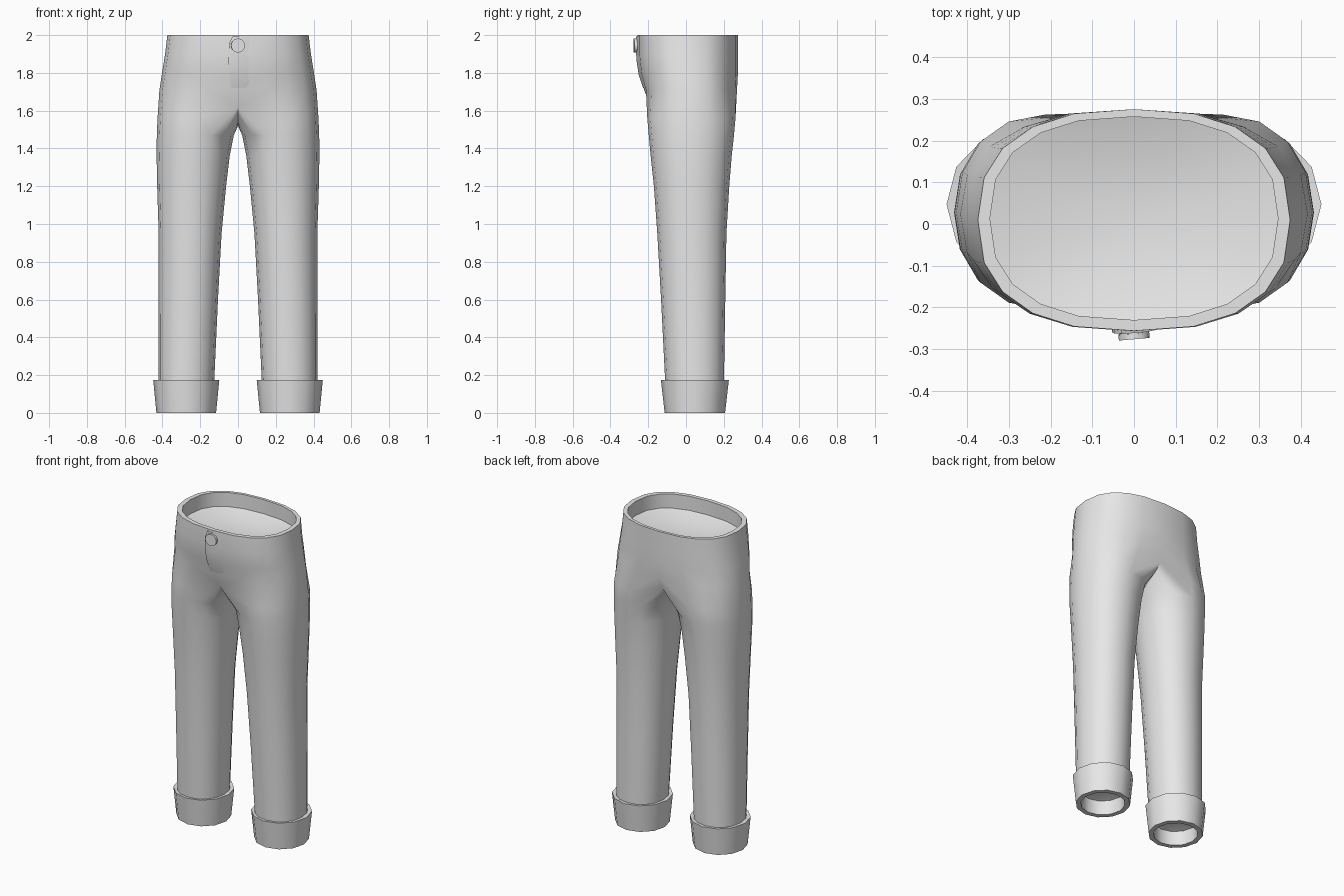
import bpy, bmesh
from math import sin, cos, pi, radians
from mathutils import Vector
from mathutils.bvhtree import BVHTree

if "Cube" in bpy.data.objects:
    bpy.data.objects.remove(bpy.data.objects["Cube"])

cloth = bpy.data.materials.new("plain_grey_cloth")
cloth.use_nodes = True
grey = (0.8, 0.8, 0.8, 1)
cloth.diffuse_color = grey
cloth.node_tree.nodes["Principled BSDF"].inputs["Base Color"].default_value = grey

SIDES = 16          # points round a leg
FRONT, BACK = 3, 13  # leg points that meet the centre seam


def finish(name, bm, angle=40):
    """Turn a bmesh into a smooth-shaded object."""
    bmesh.ops.remove_doubles(bm, verts=bm.verts, dist=0.0005)
    bmesh.ops.recalc_face_normals(bm, faces=bm.faces)
    mesh = bpy.data.meshes.new(name)
    bm.to_mesh(mesh)
    mesh.materials.append(cloth)
    obj = bpy.data.objects.new(name, mesh)
    bpy.context.collection.objects.link(obj)
    bpy.ops.object.select_all(action='DESELECT')
    obj.select_set(True)
    bpy.context.view_layer.objects.active = obj
    bpy.ops.object.shade_smooth_by_angle(angle=radians(angle))
    return obj


def power(v, n):
    return (abs(v) ** (2 / n)) * (1 if v >= 0 else -1)


def leg_ring(z, x0, x1, y0, y1):
    """Closed ring that starts at the inner side and runs past the front."""
    pts = []
    for k in range(SIDES):
        a = 2 * pi * k / SIDES
        pts.append(Vector(((x0 + x1) / 2 - (x1 - x0) / 2 * power(cos(a), 2.15),
                           (y0 + y1) / 2 - (y1 - y0) / 2 * power(sin(a), 2.15), z)))
    return pts


def crotch_ring():
    """Leg ring whose inner points lie on the saddle-shaped centre seam."""
    pts = leg_ring(1.56, 0.0, 0.426, -0.205, 0.262)
    for k in range(-FRONT, FRONT + 1):
        s = sin(2 * pi * k / SIDES)
        pts[k] = Vector((0, 0.025 - 0.23 * s, 1.52 + 0.12 * s * s))
    return pts


def torso_arc(z, a, y0, y1, n=2.45):
    """Half ring from the front centre round the hip to the back centre."""
    pts = []
    for k in range(BACK - FRONT + 1):
        t = pi * k / (BACK - FRONT)
        x = 0 if k in (0, BACK - FRONT) else a * power(sin(t), n)
        pts.append(Vector((x, (y0 + y1) / 2 - (y1 - y0) / 2 * power(cos(t), n), z)))
    return pts


def bridge(bm, low, high, closed):
    count = len(low)
    for i in range(count if closed else count - 1):
        j = (i + 1) % count
        bm.faces.new((low[i], low[j], high[j], high[i]))


# Trousers: both legs joined at the crotch, waist with a folded-in rim
leg_levels = [(0.12, 0.128, 0.42, -0.108, 0.2), (0.6, 0.106, 0.42, -0.132, 0.208),
              (0.95, 0.087, 0.42, -0.152, 0.214), (1.2, 0.063, 0.428, -0.17, 0.229),
              (1.36, 0.044, 0.431, -0.187, 0.242), (1.47, 0.022, 0.43, -0.197, 0.254)]
torso_levels = [(1.71, 0.416, -0.222, 0.27), (1.8, 0.402, -0.246, 0.275),
                (1.9, 0.386, -0.257, 0.275), (2.0, 0.374, -0.256, 0.275),
                (2.0, 0.345, -0.23, 0.257), (1.91, 0.345, -0.23, 0.257),
                (1.88, 0.2, -0.13, 0.16)]

bm = bmesh.new()
for side in (1, -1):
    def add(pts):
        return [bm.verts.new((p.x * side, p.y, p.z)) for p in pts]

    rings = [add(leg_ring(*level)) for level in leg_levels] + [add(crotch_ring())]
    for low, high in zip(rings, rings[1:]):
        bridge(bm, low, high, True)
    arcs = [rings[-1][FRONT:BACK + 1]] + [add(torso_arc(*level)) for level in torso_levels]
    for low, high in zip(arcs, arcs[1:]):
        bridge(bm, low, high, False)
    # Shallow closing surface inside the waist
    middle = bm.verts.new((0, 0.015, 1.87))
    for a, b in zip(arcs[-1], arcs[-1][1:]):
        bm.faces.new((a, b, middle))
finish("trousers", bm, 50)
surface = BVHTree.FromBMesh(bm)


# Turned-up cuffs, open below with a recessed inside
cuff_profile = [(0.135, 0.138, 0.17), (0.175, 0.18, 0.175), (0.158, 0.16, 0.0),
                (0.128, 0.13, 0.0), (0.126, 0.128, 0.09), (0.06, 0.06, 0.11)]
for side, name in ((1, "left_cuff"), (-1, "right_cuff")):
    bm = bmesh.new()
    rings = []
    for rx, ry, z in cuff_profile:
        rings.append([bm.verts.new((side * (0.274 + rx * cos(pi * k / 6)),
                                    0.047 + ry * sin(pi * k / 6), z)) for k in range(12)])
    for low, high in zip(rings, rings[1:]):
        bridge(bm, low, high, True)
    bm.faces.new(rings[-1])
    finish(name, bm)


# Fly flap: thin overlap that follows the front and fades out to one side
bm = bmesh.new()
rows = []
for x, z, lift in [(-0.03, 1.992, 0.009), (-0.047, 1.955, 0.009), (-0.053, 1.87, 0.009),
                   (-0.047, 1.79, 0.007), (-0.037, 1.72, 0.003)]:
    row = []
    for px, out in ((x, -0.004), (x, lift), (0.0, lift), (0.08, -0.003)):
        hit = surface.ray_cast(Vector((px, -1, z)), Vector((0, 1, 0)))[0]
        row.append(bm.verts.new((px, hit.y - out, z)))
    rows.append(row)
for low, high in zip(rows, rows[1:]):
    bridge(bm, low, high, False)
fly = finish("fly_flap", bm)
if sum(p.normal.y for p in fly.data.polygons) > 0:
    fly.data.flip_normals()


# Waist button
bm = bmesh.new()
bmesh.ops.create_cone(bm, cap_ends=True, segments=20, radius1=0.037, radius2=0.037, depth=0.016)
button = finish("waist_button", bm)
button.location = (0, -0.268, 1.945)
button.rotation_euler = (radians(90), 0, radians(5))
